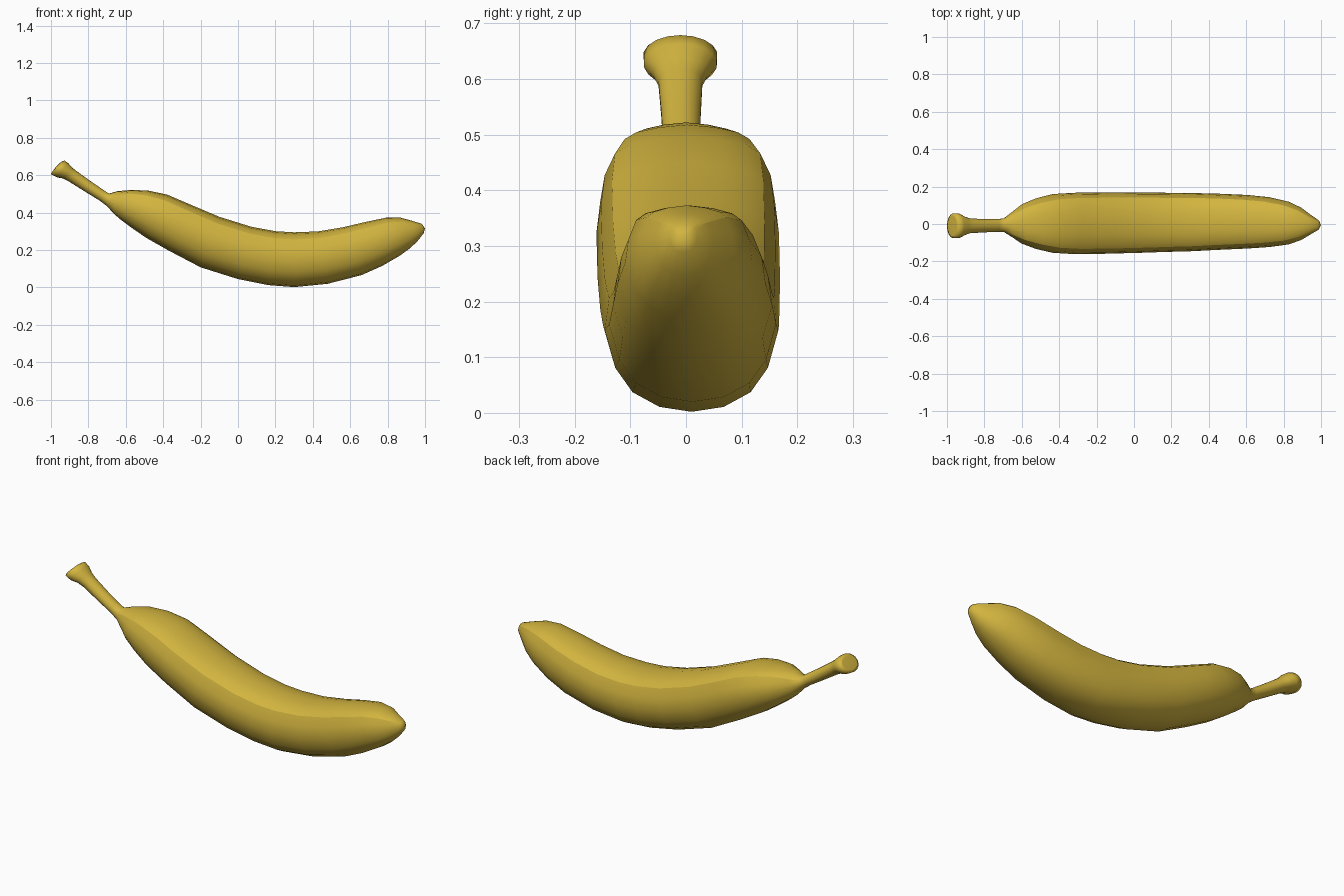
import bpy, bmesh, math

# Half cross-section of the peel: (share of half width, share of height), top to bottom
HALF = [(0, 1), (0.38, 0.975), (0.68, 0.93), (0.83, 0.87), (0.95, 0.70),
        (1, 0.5), (0.88, 0.27), (0.68, 0.12), (0.37, 0.03), (0, 0)]
SECTION = HALF + [(-y, t) for y, t in HALF[-2:0:-1]]
N = len(SECTION)
RIDGES = (3, N - 3)

# Stations: top x, top z, bottom x, bottom z, half width, y centre
STEM = [
    (-.945, .672, -.995, .617, .056, -.010),
    (-.928, .679, -1.0, .606, .067, -.010),
    (-.907, .664, -.968, .589, .066, -.010),
    (-.883, .638, -.935, .583, .050, -.010),
    (-.858, .619, -.903, .566, .040, -.010),
    (-.78, .563, -.815, .511, .036, -.009),
    (-.72, .522, -.74, .465, .034, -.008),
]
BODY = [
    (-.69, .502, -.70, .435, .037, -.006),
    (-.645, .515, -.665, .395, .065, -.003),
    (-.57, .522, -.63, .365, .105, 0),
    (-.48, .518, -.57, .320, .135, .002),
    (-.38, .497, -.49, .265, .157, .003),
    (-.27, .450, -.37, .197, .164, .003),
    (-.10, .378, -.20, .108, .164, .005),
    (.07, .325, 0, .045, .161, .007),
    (.20, .301, .16, .013, .158, .009),
    (.30, .295, .30, .002, .156, .010),
    (.43, .300, .48, .020, .150, .012),
    (.56, .322, .66, .066, .143, .012),
    (.68, .350, .77, .115, .133, .010),
    (.79, .373, .865, .170, .114, .005),
    (.87, .373, .92, .210, .086, .001),
    (.93, .357, .96, .248, .052, -.003),
    (.983, .340, .992, .289, .025, -.005),
]


def ring(bm, st, roundness):
    tx, tz, bx, bz, hw, yc = st
    verts = []
    for i, (y, t) in enumerate(SECTION):
        a = 2 * math.pi * i / N
        y += (math.sin(a) - y) * roundness
        t += (0.5 + 0.5 * math.cos(a) - t) * roundness
        verts.append(bm.verts.new((bx + (tx - bx) * t, yc + hw * y, bz + (tz - bz) * t)))
    return verts


def fan(bm, loop, tip):
    v = bm.verts.new(tip)
    for i in range(N):
        bm.faces.new((loop[i], loop[(i + 1) % N], v))


bm = bmesh.new()
rings = [ring(bm, s, 1) for s in STEM]
rings += [ring(bm, s, max(0, 0.8 - 0.4 * i)) for i, s in enumerate(BODY)]
for a, b in zip(rings, rings[1:]):
    for i in range(N):
        j = (i + 1) % N
        bm.faces.new((a[i], a[j], b[j], b[i]))

# Cut stem end and blossom tip
fan(bm, rings[0], (-.972, -.010, .647))
fan(bm, rings[-1], (1.0, -.005, .315))
bmesh.ops.recalc_face_normals(bm, faces=bm.faces[:])
for f in bm.faces:
    f.smooth = True

# Sharp ridges along the upper sides of the body
for a, b in zip(rings[len(STEM):], rings[len(STEM) + 1:]):
    for k in RIDGES:
        bm.edges.get((a[k], b[k])).smooth = False
for i in range(N):
    bm.edges.get((rings[0][i], rings[0][(i + 1) % N])).smooth = False

mesh = bpy.data.meshes.new("banana")
bm.to_mesh(mesh)
bm.free()
banana = bpy.data.objects.new("banana", mesh)
bpy.context.collection.objects.link(banana)

peel = bpy.data.materials.new("yellow_peel")
peel.diffuse_color = (0.65, 0.46, 0.05, 1)
mesh.materials.append(peel)
